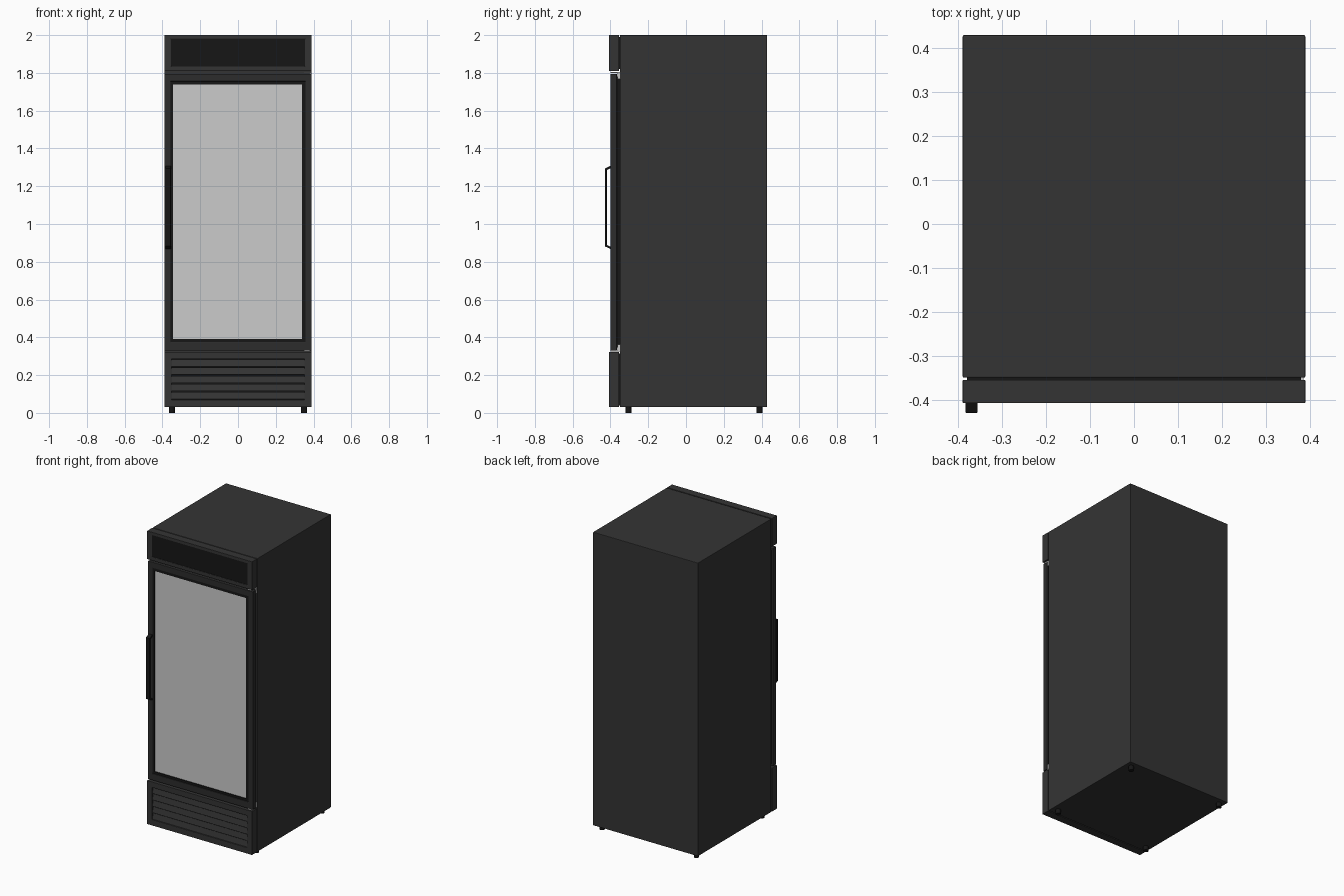
import bpy
import bmesh
from math import radians
from mathutils import Matrix, Vector

cube = bpy.data.objects.get("Cube")
if cube:
    bpy.data.objects.remove(cube, do_unlink=True)


def material(name, rgb, rough=0.6):
    m = bpy.data.materials.new(name)
    m.use_nodes = True
    m.diffuse_color = (*rgb, 1)
    node = m.node_tree.nodes["Principled BSDF"]
    node.inputs["Base Color"].default_value = (*rgb, 1)
    node.inputs["Roughness"].default_value = rough
    return m


CHARCOAL = material("charcoal", (0.034, 0.034, 0.034))
FRAME = material("frame_grey", (0.025, 0.025, 0.025))
BLACK = material("trim_black", (0.008, 0.008, 0.008))
GLASS = material("pale_glass", (0.6, 0.6, 0.6))
METAL = material("hinge_metal", (0.6, 0.6, 0.6))


def finish(name, bm, mat, bevel=0.0):
    bmesh.ops.recalc_face_normals(bm, faces=bm.faces)
    mesh = bpy.data.meshes.new(name)
    bm.to_mesh(mesh)
    bm.free()
    mesh.materials.append(mat)
    ob = bpy.data.objects.new(name, mesh)
    bpy.context.collection.objects.link(ob)
    if bevel:
        mod = ob.modifiers.new("edges", "BEVEL")
        mod.width = bevel
        mod.segments = 2
    return ob


def box(name, x, y, z, mat, bevel=0.0, tilt=0.0):
    """Box from (low, high) ranges, optionally tilted about its own x axis."""
    lo, hi = Vector((x[0], y[0], z[0])), Vector((x[1], y[1], z[1]))
    bm = bmesh.new()
    bmesh.ops.create_cube(bm, size=1)
    bm.transform(Matrix.Translation((lo + hi) / 2)
                 @ Matrix.Rotation(radians(tilt), 4, "X")
                 @ Matrix.Diagonal((*(hi - lo), 1)))
    return finish(name, bm, mat, bevel)


def frame(name, outer, inner, y, mat, bevel=0.0):
    """Rectangular ring in the xz plane; rectangles are (x0, x1, z0, z1)."""
    bm = bmesh.new()
    rings = []
    for rect, depth in ((outer, y[0]), (inner, y[0]), (inner, y[1]), (outer, y[1])):
        x0, x1, z0, z1 = rect
        rings.append([bm.verts.new((px, depth, pz))
                      for px, pz in ((x0, z0), (x1, z0), (x1, z1), (x0, z1))])
    for i in range(4):
        a, b = rings[i], rings[(i + 1) % 4]
        for j in range(4):
            k = (j + 1) % 4
            bm.faces.new((a[j], a[k], b[k], b[j]))
    return finish(name, bm, mat, bevel)


W = 0.39

# Cabinet
box("cabinet", (-W, W), (-0.35, 0.43), (0.03, 2.0), CHARCOAL, 0.003)

# Header with its inset sign panel
frame("header_frame", (-W, W, 1.81, 2.0), (-0.355, 0.355, 1.835, 1.98),
      (-0.408, -0.355), CHARCOAL, 0.002)
box("header_panel", (-0.357, 0.357), (-0.405, -0.355), (1.833, 1.982), BLACK)
box("header_mount", (-0.38, 0.38), (-0.357, -0.345), (1.82, 1.99), BLACK)

# Door: outer frame, black inner trim, glass and gasket
frame("door_frame", (-W, W, 0.33, 1.795), (-0.357, 0.357, 0.375, 1.755),
      (-0.4, -0.366), FRAME, 0.003)
frame("door_trim", (-0.358, 0.358, 0.374, 1.756), (-0.343, 0.338, 0.39, 1.738),
      (-0.396, -0.366), BLACK)
box("door_glass", (-0.35, 0.345), (-0.39, -0.37), (0.38, 1.745), GLASS)
box("door_gasket", (-0.378, 0.378), (-0.368, -0.348), (0.345, 1.78), BLACK)

# Hinges at the top and bottom of the door
for label, z, inward in (("top", 1.803, -1), ("bottom", 0.328, 1)):
    box(label + "_hinge_arm", (0.35, 0.382), (-0.4, -0.35),
        (z - 0.003, z + 0.003), METAL)
    box(label + "_hinge_plate", (0.379, 0.386), (-0.362, -0.349),
        sorted((z, z + 0.035 * inward)), METAL)

# Pull handle: a flattened bar bent back to the door at both ends
side = [(-0.395, 1.31), (-0.43, 1.293), (-0.43, 0.882), (-0.395, 0.865),
        (-0.395, 0.877), (-0.419, 0.89), (-0.419, 1.285), (-0.395, 1.298)]
bm = bmesh.new()
profile = bm.faces.new([bm.verts.new((-0.384, y, z)) for y, z in side])
grown = bmesh.ops.extrude_face_region(bm, geom=[profile])["geom"]
bmesh.ops.translate(bm, vec=(0.028, 0, 0),
                    verts=[v for v in grown if isinstance(v, bmesh.types.BMVert)])
finish("door_handle", bm, BLACK, 0.002)

# Lower panel with a louvred grille
frame("lower_panel", (-W, W, 0.03, 0.323), (-0.352, 0.352, 0.07, 0.285),
      (-0.408, -0.355), CHARCOAL, 0.002)
box("grille_back", (-0.36, 0.36), (-0.385, -0.345), (0.04, 0.315), BLACK)
for i in range(5):
    z = 0.091 + i * 0.043
    box(f"grille_slat_{i + 1}", (-0.353, 0.353), (-0.402, -0.395),
        (z - 0.019, z + 0.019), CHARCOAL, tilt=-14)

# Feet
for x, x_name in ((-0.35, "right"), (0.35, "left")):
    for y, y_name in ((-0.305, "front"), (0.39, "back")):
        bm = bmesh.new()
        bmesh.ops.create_cone(bm, cap_ends=True, segments=16, radius1=0.016,
                              radius2=0.016, depth=0.035,
                              matrix=Matrix.Translation((x, y, 0.0175)))
        finish(f"{y_name}_{x_name}_foot", bm, BLACK)
